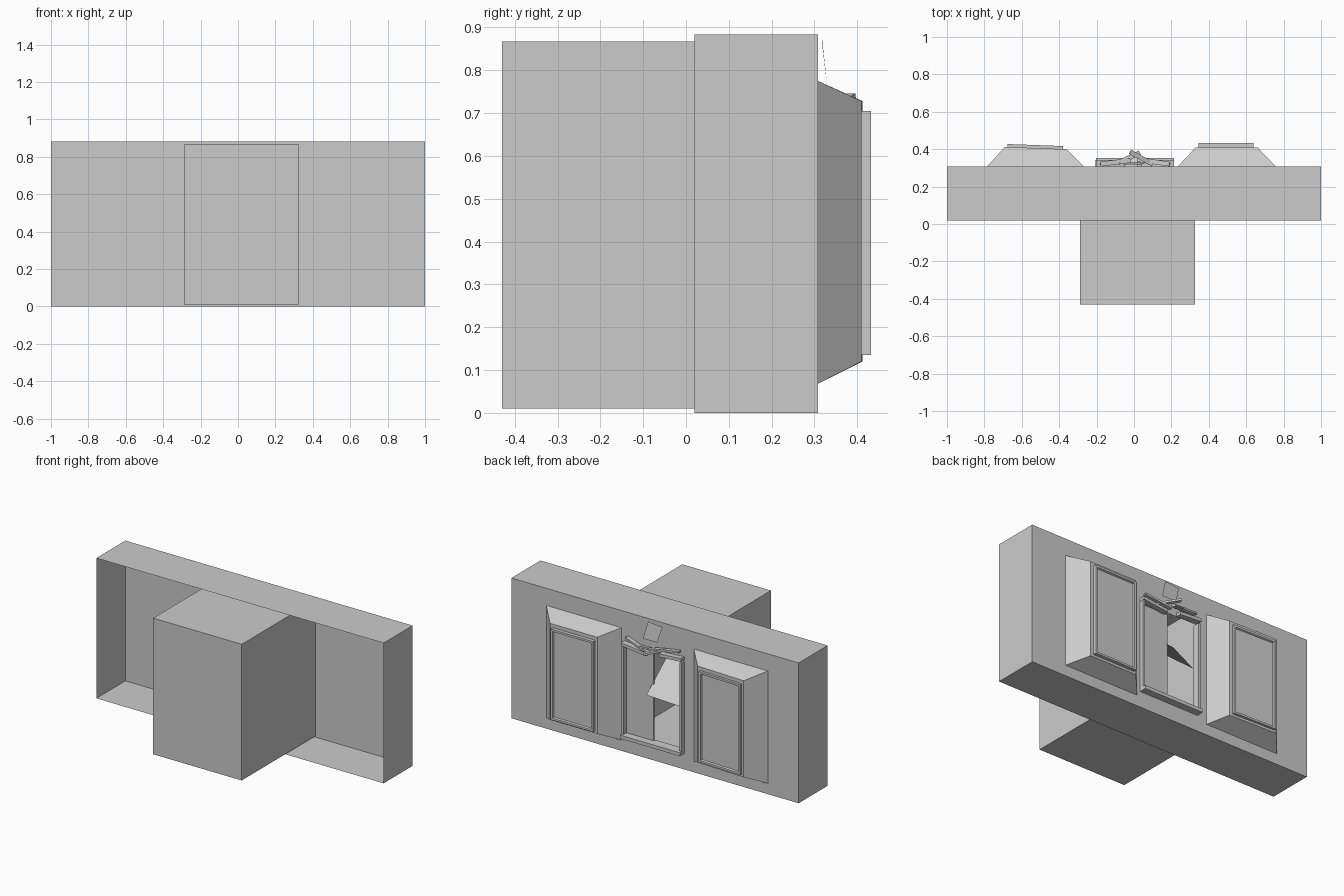
import bpy, bmesh
from mathutils import Vector

if "Cube" in bpy.data.objects:
    bpy.data.objects.remove(bpy.data.objects["Cube"], do_unlink=True)

grey = bpy.data.materials.new("plain_grey")
grey.use_nodes = True
COLOUR = (0.6, 0.6, 0.6, 1)
grey.diffuse_color = COLOUR
grey.node_tree.nodes["Principled BSDF"].inputs["Base Color"].default_value = COLOUR


def finish(name, bm):
    mesh = bpy.data.meshes.new(name)
    bm.to_mesh(mesh)
    bm.free()
    mesh.materials.append(grey)
    ob = bpy.data.objects.new(name, mesh)
    bpy.context.collection.objects.link(ob)
    return ob


def box_mesh(x, y, z):
    bm = bmesh.new()
    bmesh.ops.create_cube(bm, size=1)
    for v in bm.verts:
        v.co = [r[0] if c < 0 else r[1] for c, r in zip(v.co, (x, y, z))]
    bm.normal_update()
    return bm


def side(bm, sign):
    return max(bm.faces, key=lambda f: sign * f.normal.y)


def box(name, x, y, z):
    return finish(name, box_mesh(x, y, z))


def plate(name, corners):
    bm = bmesh.new()
    bm.faces.new([bm.verts.new(c) for c in corners])
    return finish(name, bm)


def bar(name, a, b, width, depth):
    """Straight splinter between two points."""
    a, b = Vector(a), Vector(b)
    ob = box(name, (-width / 2, width / 2), (-depth / 2, depth / 2),
             (0, (b - a).length))
    ob.location = a
    ob.rotation_euler = (b - a).to_track_quat('Z', 'Y').to_euler()
    return ob


# Wall shell, open at the front, with a doorway cut in the back
BACK = 0.308
bm = box_mesh((-1, 1), (0.02, BACK), (0, 0.883))
bmesh.ops.delete(bm, geom=[side(bm, -1)], context='FACES')
door_x, door_z = (-0.19, 0.2), (0.12, 0.68)
back = [side(bm, 1)]
for axis, values in ((0, door_x), (2, door_z)):
    for value in values:
        point, normal = Vector(), Vector()
        point[axis], normal[axis] = value, 1
        flat = [f for f in bm.faces if f.normal.y > 0.9]
        edges = {e for f in flat for e in f.edges}
        verts = {v for f in flat for v in f.verts}
        bmesh.ops.bisect_plane(bm, geom=flat + list(edges) + list(verts),
                               plane_co=point, plane_no=normal)
        bm.normal_update()
hole = []
for f in bm.faces:
    c = f.calc_center_median()
    if (f.normal.y > 0.9 and door_x[0] < c.x < door_x[1]
            and door_z[0] < c.z < door_z[1]):
        hole.append(f)
bmesh.ops.delete(bm, geom=hole, context='FACES')
finish("wall_shell", bm)

# Room behind the doorway
bm = box_mesh((-0.29, 0.327), (-0.43, BACK - 0.002), (0.01, 0.867))
bmesh.ops.delete(bm, geom=[side(bm, 1)], context='FACES')
finish("entrance_room", bm)


def bay(name, base_x, face_x, face_y, tilt):
    """Sloping bay with a rimmed panel on its face."""
    bm = box_mesh(base_x, (BACK, face_y), (0.068, 0.775))
    for v in side(bm, 1).verts:
        right = v.co.x > sum(base_x) / 2
        v.co.x = face_x[right]
        v.co.z = 0.12 if v.co.z < 0.4 else 0.728
        v.co.y += -tilt if right else tilt
    finish(name + "_bay", bm)

    panel_x = (face_x[0] + 0.015, face_x[1] - 0.02)
    bm = box_mesh(panel_x, (face_y - 0.004, face_y + 0.022 - tilt), (0.135, 0.705))
    front = side(bm, 1)
    bmesh.ops.inset_region(bm, faces=[front], thickness=0.018)
    bmesh.ops.inset_region(bm, faces=[front], thickness=0.006, depth=-0.01)
    middle = sum(face_x) / 2
    for v in bm.verts:
        v.co.y -= tilt * (v.co.x - middle) / (face_x[1] - middle)
    finish(name + "_panel", bm)


bay("left", (0.235, 0.757), (0.33, 0.66), 0.41, 0)
bay("right", (-0.785, -0.27), (-0.69, -0.36), 0.406, 0.006)

# Doorway frame
for name, x, outer in (("left", 0.2, 0.214), ("right", -0.19, -0.204)):
    box(name + "_jamb", sorted((x, outer)), (0.29, 0.335), (0.11, 0.68))
box("door_sill", (-0.204, 0.214), (0.29, 0.353), (0.1, 0.122))
bar("lintel_left", (0.214, 0.325, 0.69), (0.04, 0.325, 0.67), 0.035, 0.02)
bar("lintel_right", (-0.204, 0.325, 0.7), (-0.05, 0.325, 0.69), 0.035, 0.02)

# Door leaves: one shut, one broken and leaning inwards
box("shut_leaf", (0.012, 0.2), (0.298, 0.306), (0.12, 0.67))
plate("broken_leaf", [(-0.17, 0.31, 0.39), (0.02, 0.365, 0.43),
                      (0.02, 0.02, 0.71), (-0.17, -0.04, 0.67)])

# Loose plate and splinters over the doorway
plate("loose_plate", [(0.04, 0.318, 0.87), (-0.06, 0.318, 0.86),
                      (-0.03, 0.33, 0.76), (0.07, 0.33, 0.76)])
splinters = [((0.19, 0.32, 0.73), (0.02, 0.345, 0.69)),
             ((0.1, 0.32, 0.7), (-0.02, 0.385, 0.74)),
             ((-0.08, 0.33, 0.73), (0.03, 0.38, 0.69)),
             ((-0.18, 0.32, 0.74), (-0.02, 0.34, 0.72))]
for i, (a, b) in enumerate(splinters):
    bar("splinter_%d" % (i + 1), a, b, 0.025, 0.012)
